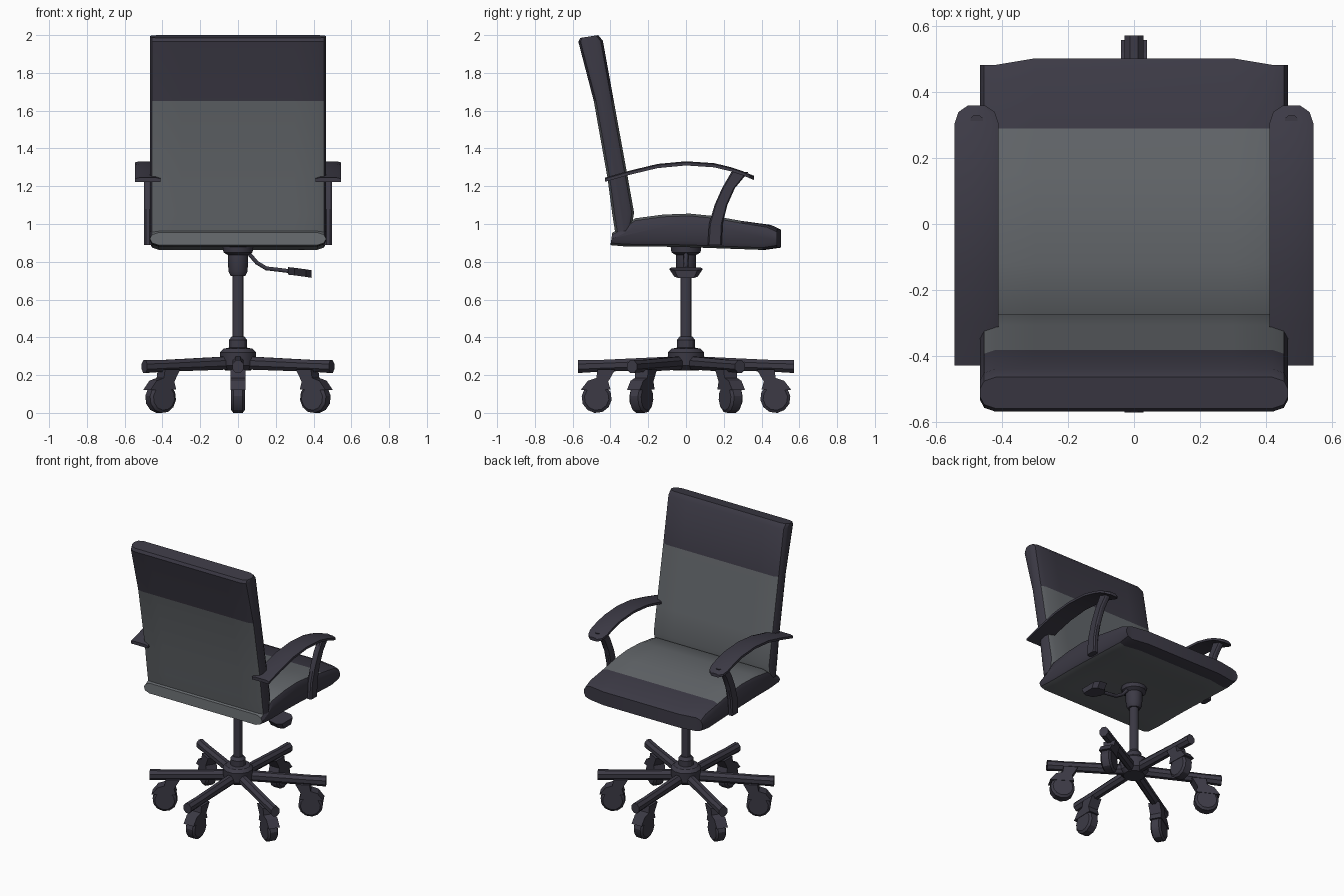
import bpy, bmesh, math
from mathutils import Matrix, Vector

if "Cube" in bpy.data.objects:
    bpy.data.objects.remove(bpy.data.objects["Cube"], do_unlink=True)


def make_material(name, rgb):
    m = bpy.data.materials.new(name)
    m.use_nodes = True
    m.diffuse_color = (*rgb, 1)
    m.node_tree.nodes["Principled BSDF"].inputs["Base Color"].default_value = (*rgb, 1)
    return m


DARK = make_material("dark plastic", (0.045, 0.042, 0.06))
GREY = make_material("grey fabric", (0.125, 0.135, 0.146))


def loft(name, rings, rule=None, matrix=None, smooth=30):
    """Skin a list of equal-length point rings and cap both ends."""
    bm = bmesh.new()
    loops = [[bm.verts.new(p) for p in ring] for ring in rings]
    n = len(loops[0])
    for a, b in zip(loops, loops[1:]):
        for i in range(n):
            j = (i + 1) % n
            bm.faces.new((a[i], a[j], b[j], b[i]))
    bm.faces.new(loops[0])
    bm.faces.new(loops[-1])
    if matrix:
        bm.transform(matrix)
    bmesh.ops.recalc_face_normals(bm, faces=bm.faces)
    mesh = bpy.data.meshes.new(name)
    mesh.materials.append(DARK)
    if rule:
        mesh.materials.append(GREY)
        bm.normal_update()
        for f in bm.faces:
            f.material_index = int(rule(f.calc_center_median(), f.normal))
    bm.to_mesh(mesh)
    bm.free()
    ob = bpy.data.objects.new(name, mesh)
    bpy.context.collection.objects.link(ob)
    bpy.ops.object.select_all(action='DESELECT')
    ob.select_set(True)
    bpy.context.view_layer.objects.active = ob
    bpy.ops.object.shade_smooth_by_angle(angle=math.radians(smooth))
    return ob


def cushion(name, pairs, rule, dent=0.0):
    """Padded slab: (lower, upper) profile pairs swept across x, pinched at the sides."""
    half = [(0.467, 0.035), (0.455, 0.012), (0.42, 0.0), (0.3, 0.0)]
    stations = [(-x, i) for x, i in half] + half[::-1]
    rings = []
    for x, inset in stations:
        low, high = [], []
        for a, b in pairs:
            a, b = Vector(a), Vector(b)
            d = (b - a).normalized() * inset
            for p, out in ((a + d, low), (b - d, high)):
                y = p.x - (dent if abs(x) > 0.4 and p.x > 0.4 else 0)
                out.append((x, y, p.y))
        rings.append(low + high[::-1])
    return loft(name, rings, rule)


def lathe(name, profile, sides=12):
    loft(name, [[(r * math.cos(t), r * math.sin(t), z)
                 for t in (math.tau * (k + 0.5) / sides for k in range(sides))]
                for r, z in profile])


# Seat: grey pad with dark sides and front band
cushion("seat", [
    ((-0.40, 0.888), (-0.39, 0.955)), ((-0.33, 0.882), (-0.33, 0.985)),
    ((-0.27, 0.88), (-0.27, 1.03)), ((-0.12, 0.88), (-0.12, 1.05)),
    ((0.02, 0.877), (0.02, 1.055)), ((0.15, 0.872), (0.15, 1.042)),
    ((0.29, 0.867), (0.29, 1.017)), ((0.42, 0.863), (0.45, 0.995)),
    ((0.503, 0.875), (0.503, 0.97))],
    lambda c, n: abs(n.x) < 0.8 and (c.y < 0.29 or (n.z < -0.5 and c.y < 0.41)),
    dent=0.02)

# Backrest: grey panel with dark sides and dark headband
cushion("backrest", [
    ((-0.375, 0.955), (-0.29, 0.968)), ((-0.39, 1.05), (-0.275, 1.06)),
    ((-0.415, 1.24), (-0.307, 1.24)), ((-0.488, 1.65), (-0.382, 1.65)),
    ((-0.57, 1.965), (-0.44, 1.97)), ((-0.56, 1.985), (-0.465, 2.0))],
    lambda c, n: abs(n.x) < 0.8 and c.z < 1.65)

# Armrests and their curved struts
ARM = [(-0.43, 1.235, 0.067), (-0.3, 1.272, 0.067), (-0.15, 1.308, 0.067),
       (0.0, 1.322, 0.067), (0.15, 1.312, 0.067), (0.24, 1.29, 0.067),
       (0.305, 1.268, 0.067), (0.34, 1.253, 0.055), (0.36, 1.245, 0.026)]
STRUT = [(0.152, 0.89, 0.037), (0.158, 1.0, 0.036), (0.185, 1.1, 0.034),
         (0.225, 1.19, 0.034), (0.285, 1.275, 0.045)]
for side, s in (("left", 1), ("right", -1)):
    loft(side + "_armrest", [
        [(s * (0.478 + u * w), y, z + v) for u, v in
         ((-1, -0.012), (1, -0.012), (1, 0.004), (0.7, 0.01), (-0.7, 0.01), (-1, 0.004))]
        for y, z, w in ARM])
    loft(side + "_arm_strut", [
        [(s * (0.478 + u * 0.019), y + v * w, z) for u, v in
         ((-1, -0.8), (-1, 0.8), (-0.5, 1), (0.5, 1), (1, 0.8), (1, -0.8), (0.5, -1), (-0.5, -1))]
        for y, z, w in STRUT])

# Central column
lathe("base_hub", [(0.07, 0.225), (0.095, 0.25), (0.1, 0.32), (0.08, 0.34), (0.05, 0.345),
                   (0.05, 0.385), (0.035, 0.405)])
lathe("gas_post", [(0.03, 0.39), (0.03, 0.74)])
lathe("seat_mount", [(0.04, 0.725), (0.053, 0.75), (0.055, 0.835), (0.08, 0.85), (0.085, 0.885)])

# Six legs, each with a caster
LEG = [(0.04, 0.265, 0.036), (0.46, 0.249, 0.032), (0.572, 0.245, 0.035)]
BRACKET = [(0.375, 0.23), (0.468, 0.23), (0.475, 0.185), (0.52, 0.17), (0.558, 0.12),
           (0.40, 0.125), (0.412, 0.165)]
OCTAGON = [math.radians(22.5 + 45 * k) for k in range(8)]
for k in range(6):
    turn = Matrix.Rotation(math.radians(30 + 60 * k), 4, 'Z')
    loft(f"leg_{k + 1}", [[(r, 0.032 * math.cos(t), z + h * math.sin(t) * 1.05)
                           for t in OCTAGON] for r, z, h in LEG], matrix=turn)
    loft(f"caster_bracket_{k + 1}", [[(r, y, z) for r, z in BRACKET]
                                     for y in (-0.039, 0.039)], matrix=turn)
    loft(f"caster_wheel_{k + 1}", [
        [(0.473 + r * math.cos(t), y, 0.079 + r * math.sin(t))
         for t in (math.tau * (j + 0.25) / 12 for j in range(12))]
        for y, r in ((-0.036, 0.065), (-0.025, 0.08), (0.025, 0.08), (0.036, 0.065))],
        matrix=turn)

# Height lever: bent rod and flat paddle
curve = bpy.data.curves.new("lever_rod", 'CURVE')
curve.dimensions = '3D'
curve.bevel_depth = 0.012
curve.bevel_resolution = 1
path = [(0.04, 0.87), (0.065, 0.835), (0.1, 0.795), (0.15, 0.765), (0.22, 0.757), (0.29, 0.748)]
spline = curve.splines.new('POLY')
spline.points.add(len(path) - 1)
for point, (x, z) in zip(spline.points, path):
    point.co = (x, 0, z, 1)
curve.materials.append(DARK)
bpy.context.collection.objects.link(bpy.data.objects.new("lever_rod", curve))
loft("lever_paddle", [
    [(x, -w, z + 0.02), (x, w, z + 0.02), (x, w * 0.7, z - 0.02), (x, -w * 0.7, z - 0.02)]
    for x, w, z in ((0.265, 0.025, 0.752), (0.3, 0.085, 0.748), (0.36, 0.088, 0.74),
                    (0.39, 0.06, 0.735))])
